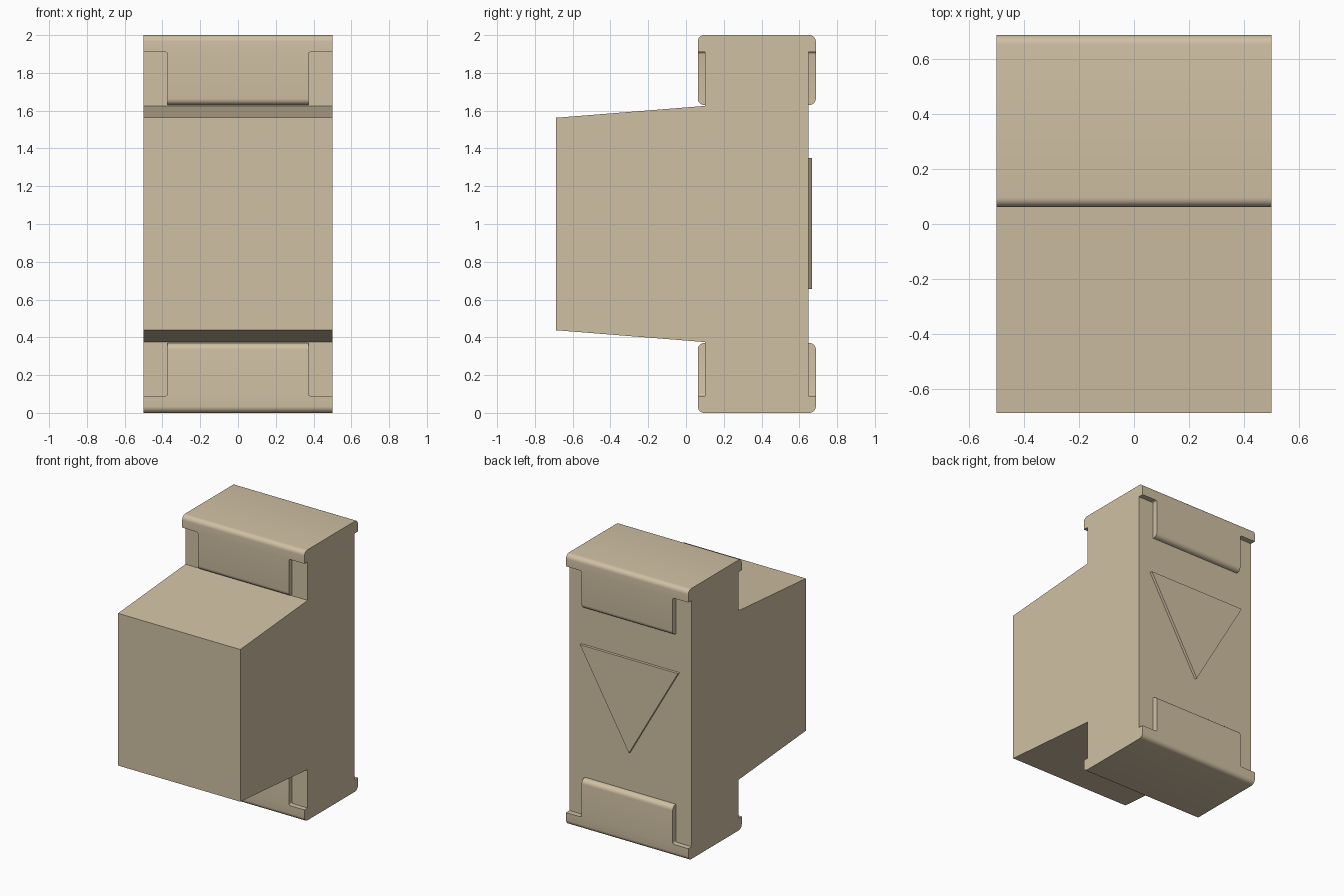
import bpy, bmesh, math
from mathutils import Vector

if "Cube" in bpy.data.objects:
    bpy.data.objects.remove(bpy.data.objects["Cube"])


def arc(cx, cz, r, a0, a1, n=6):
    """Points of a circular arc, angles in degrees."""
    return [(cx + r * math.cos(math.radians(a0 + (a1 - a0) * i / n)),
             cz + r * math.sin(math.radians(a0 + (a1 - a0) * i / n))) for i in range(n + 1)]


def prism(name, points, direction):
    """Extrude a closed outline of 3D points along a direction."""
    bm = bmesh.new()
    face = bm.faces.new([bm.verts.new(p) for p in points])
    ext = bmesh.ops.extrude_face_region(bm, geom=[face])
    bmesh.ops.translate(bm, vec=Vector(direction),
                        verts=[g for g in ext["geom"] if isinstance(g, bmesh.types.BMVert)])
    bmesh.ops.recalc_face_normals(bm, faces=bm.faces)
    mesh = bpy.data.meshes.new(name)
    bm.to_mesh(mesh)
    bm.free()
    ob = bpy.data.objects.new(name, mesh)
    bpy.context.collection.objects.link(ob)
    return ob


def combine(target, tool, operation):
    """Apply a boolean and delete the tool object."""
    bpy.context.view_layer.objects.active = target
    mod = target.modifiers.new("bool", 'BOOLEAN')
    mod.operation = operation
    mod.solver = 'EXACT'
    mod.object = tool
    bpy.ops.object.modifier_apply(modifier=mod.name)
    bpy.data.objects.remove(tool)


FRONT, BACK = 0.0625, 0.6875       # outer faces of the rounded end caps
CORE_F, CORE_B = 0.10, 0.6475      # recessed wall of the body
TAB, R = 1.63, 0.034               # lower edge of the upper tabs, rounding

# Housing: upper half of the side outline, mirrored about z = 1
upper = [(-0.6875, 1.5625), (CORE_F, 1.625), (CORE_F, TAB)]
upper += arc(FRONT + R, TAB + R, R, 270, 180)
upper += arc(FRONT + R, 2 - R, R, 180, 90)
upper += arc(BACK - R, 2 - R, R, 90, 0)
upper += arc(BACK - R, TAB + R, R, 0, -90)
upper += [(CORE_B, TAB)]
outline = upper + [(y, 2 - z) for y, z in reversed(upper)]
housing = prism("housing", [(-0.5, y, z) for y, z in outline], (1, 0, 0))

# Notches beside the tabs, at both ends, both sides, front and back
r = 0.012
notch = [(0.6, 1.6275), (0.6, 1.91)] + arc(0.372 + r, 1.91 - r, r, 90, 180, 3) + [(0.372, 1.6275)]
for sx in (-1, 1):
    for flip in (False, True):
        for y0, depth in ((0.0, CORE_F), (CORE_B, 0.15)):
            pts = [(sx * x, y0, 2 - z if flip else z) for x, z in notch]
            combine(housing, prism("notch_cutter", pts, (0, depth, 0)), 'DIFFERENCE')

# Raised triangle on the back, pointing down
triangle = prism("triangle", [(-0.4, 0.6, 1.35), (0.4, 0.6, 1.35), (0, 0.6, 0.655)], (0, 0.0675, 0))
combine(housing, triangle, 'UNION')

# Tan plastic, smooth only on the rounded edges
mat = bpy.data.materials.new("tan_plastic")
mat.diffuse_color = (0.63, 0.53, 0.37, 1)
mat.use_nodes = True
mat.node_tree.nodes["Principled BSDF"].inputs["Base Color"].default_value = mat.diffuse_color
housing.data.materials.clear()
housing.data.materials.append(mat)
bpy.ops.object.select_all(action='DESELECT')
housing.select_set(True)
bpy.context.view_layer.objects.active = housing
bpy.ops.object.shade_smooth_by_angle(angle=math.radians(35))
